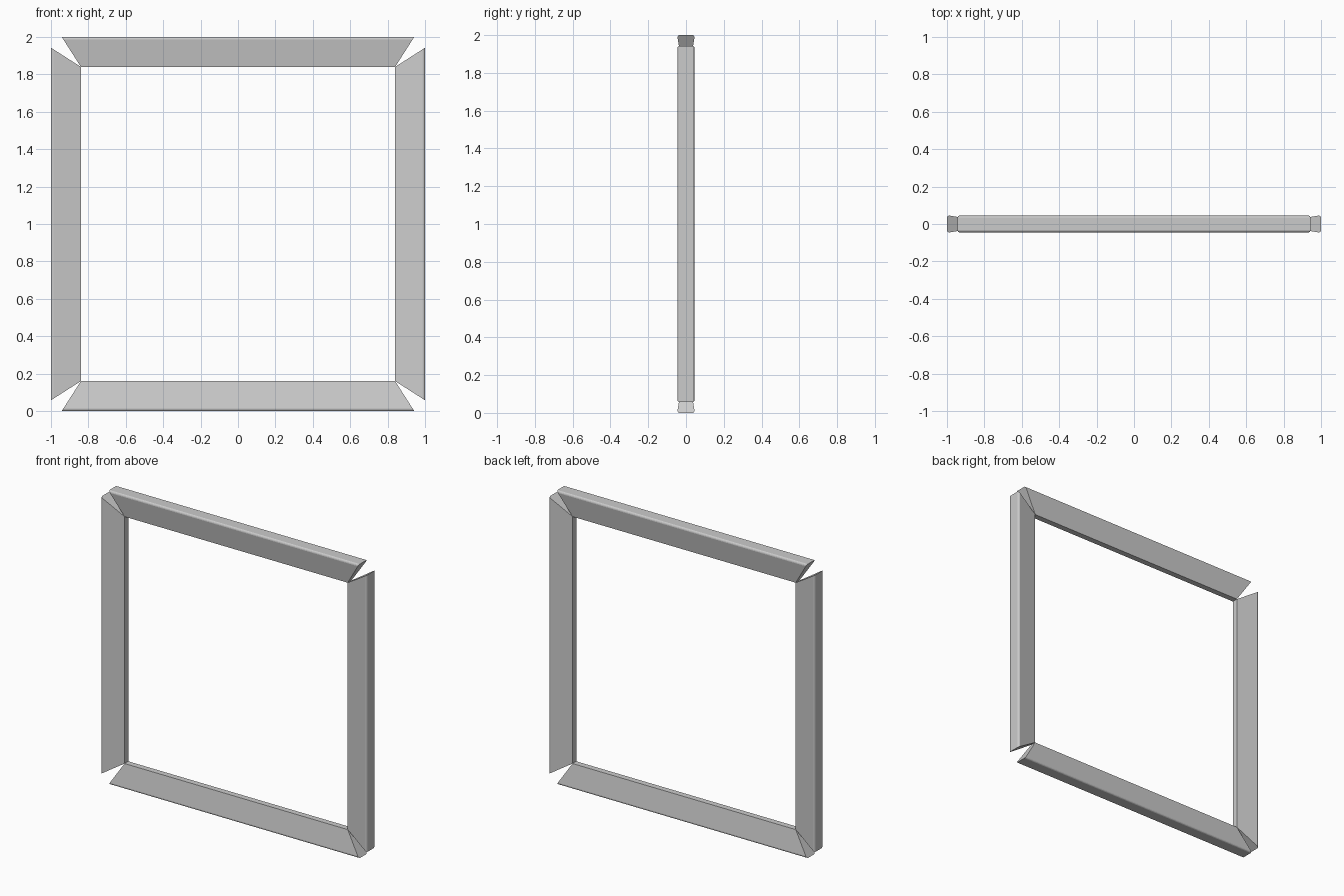
import bpy, bmesh
from mathutils import Matrix
from math import radians

if "Cube" in bpy.data.objects:
    bpy.data.objects.remove(bpy.data.objects["Cube"])

INNER = 0.84    # inner edge distance from the frame centre
FLARE = 0.64    # end cut: length gained per unit of bar width

# cross-section: (distance from centre, depth), tapering toward the opening
half = [(INNER, 0.02), (0.986, 0.045), (0.992, 0.044), (0.997, 0.041), (1.0, 0.036)]
profile = half + [(r, -d) for r, d in reversed(half)]


def make_bar(name, angle):
    bm = bmesh.new()
    ends = []
    for side in (-1, 1):
        ends.append([bm.verts.new((side * (INNER + (r - INNER) * FLARE), d, r))
                     for r, d in profile])
    n = len(profile)
    for i in range(n):
        j = (i + 1) % n
        bm.faces.new((ends[0][i], ends[0][j], ends[1][j], ends[1][i]))
    bm.faces.new(ends[0])
    bm.faces.new(ends[1][::-1])
    bm.transform(Matrix.Translation((0, 0, 1)) @ Matrix.Rotation(radians(angle), 4, 'Y'))
    bmesh.ops.recalc_face_normals(bm, faces=bm.faces)
    mesh = bpy.data.meshes.new(name)
    bm.to_mesh(mesh)
    bm.free()
    obj = bpy.data.objects.new(name, mesh)
    bpy.context.collection.objects.link(obj)


# four identical bars around the opening
for name, angle in (("top_bar", 0), ("right_bar", 90), ("bottom_bar", 180), ("left_bar", 270)):
    make_bar(name, angle)
